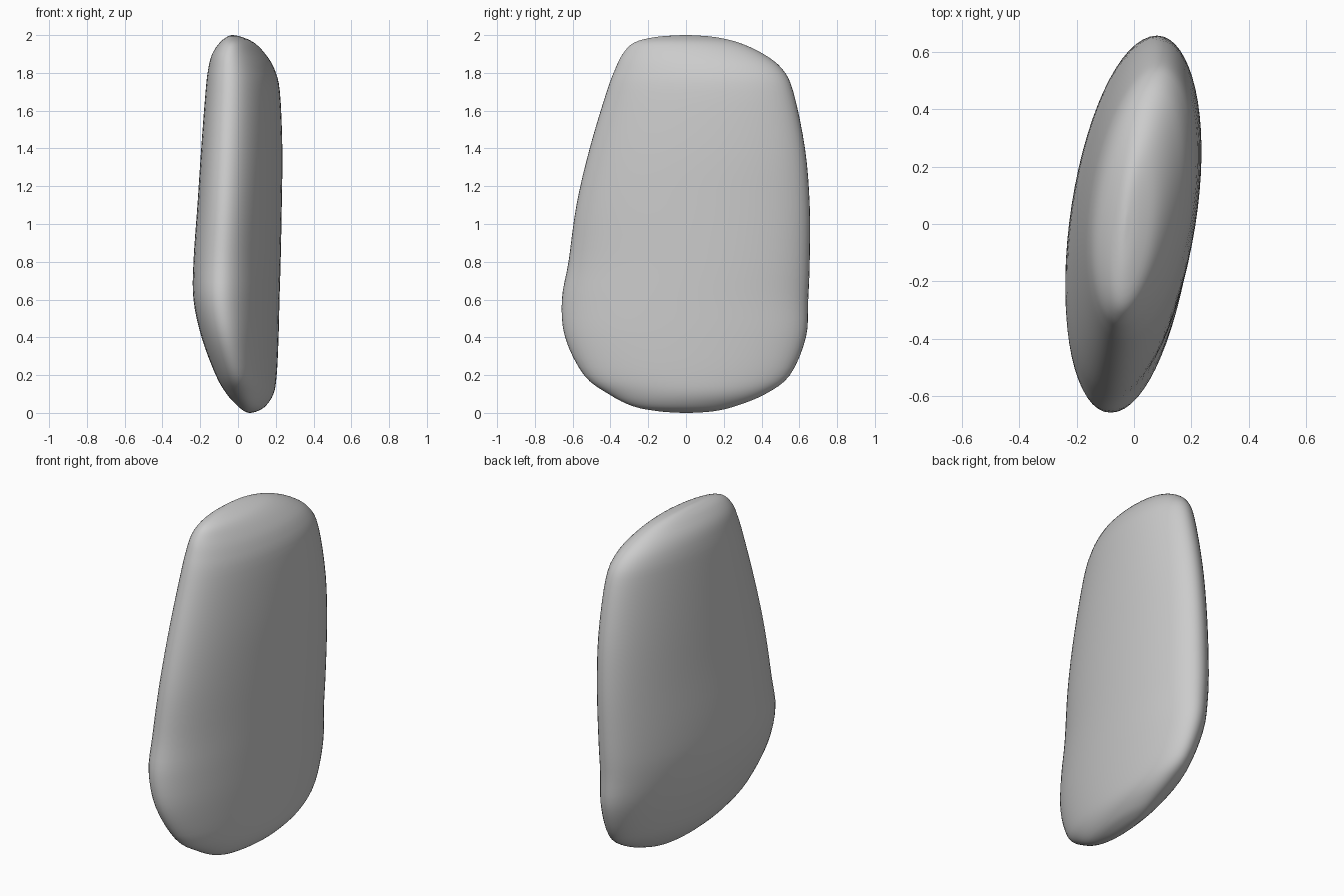
import bpy, bmesh, math

if "Cube" in bpy.data.objects:
    bpy.data.objects.remove(bpy.data.objects["Cube"])

# Section extents up the height: z, x min, x max, y min, y max
ROWS = [
    (0.000, 0.060, 0.066, -0.02, 0.02),
    (0.008, 0.035, 0.100, -0.14, 0.14),
    (0.035, 0.000, 0.145, -0.28, 0.26),
    (0.100, -0.060, 0.188, -0.41, 0.42),
    (0.200, -0.118, 0.205, -0.54, 0.55),
    (0.400, -0.193, 0.215, -0.64, 0.635),
    (0.600, -0.236, 0.220, -0.657, 0.647),
    (0.800, -0.236, 0.226, -0.622, 0.655),
    (1.100, -0.215, 0.232, -0.58, 0.655),
    (1.400, -0.195, 0.235, -0.51, 0.63),
    (1.700, -0.172, 0.222, -0.42, 0.568),
    (1.820, -0.158, 0.193, -0.375, 0.51),
    (1.900, -0.137, 0.145, -0.335, 0.41),
    (1.960, -0.097, 0.085, -0.275, 0.28),
    (1.990, -0.060, 0.020, -0.16, 0.15),
    (2.000, -0.034, -0.026, -0.02, 0.02),
]
SEGMENTS = 64
STEPS = 4
SKEW = math.asin(0.34)   # twists the oval away from the y axis


def spline(p0, p1, p2, p3, t):
    return [0.5 * (2 * b + (c - a) * t + (2 * a - 5 * b + 4 * c - d) * t * t
                   + (3 * b - a - 3 * c + d) * t ** 3)
            for a, b, c, d in zip(p0, p1, p2, p3)]


def smooth_rows(rows):
    out, n = [], len(rows)
    for i in range(n - 1):
        pts = [rows[max(0, min(n - 1, i + k))] for k in (-1, 0, 1, 2)]
        out += [spline(*pts, s / STEPS) for s in range(STEPS)]
    return out + [list(rows[-1])]


# Smooth slab lofted through skewed oval sections
bm = bmesh.new()
rings = []
for z, x0, x1, y0, y1 in smooth_rows(ROWS):
    ring = []
    for k in range(SEGMENTS):
        a = 2 * math.pi * k / SEGMENTS
        x = (x0 + x1) / 2 + (x1 - x0) / 2 * math.cos(a - SKEW)
        y = (y0 + y1) / 2 + (y1 - y0) / 2 * math.sin(a)
        ring.append(bm.verts.new((x, y, min(2, max(0, z)))))
    rings.append(ring)
for lo, hi in zip(rings, rings[1:]):
    for k in range(SEGMENTS):
        j = (k + 1) % SEGMENTS
        bm.faces.new((lo[k], lo[j], hi[j], hi[k]))
bm.faces.new(rings[0][::-1])
bm.faces.new(rings[-1])
bmesh.ops.recalc_face_normals(bm, faces=bm.faces)
for f in bm.faces:
    f.smooth = True

mesh = bpy.data.meshes.new("stone_slab")
bm.to_mesh(mesh)
bm.free()
slab = bpy.data.objects.new("stone_slab", mesh)
bpy.context.collection.objects.link(slab)
